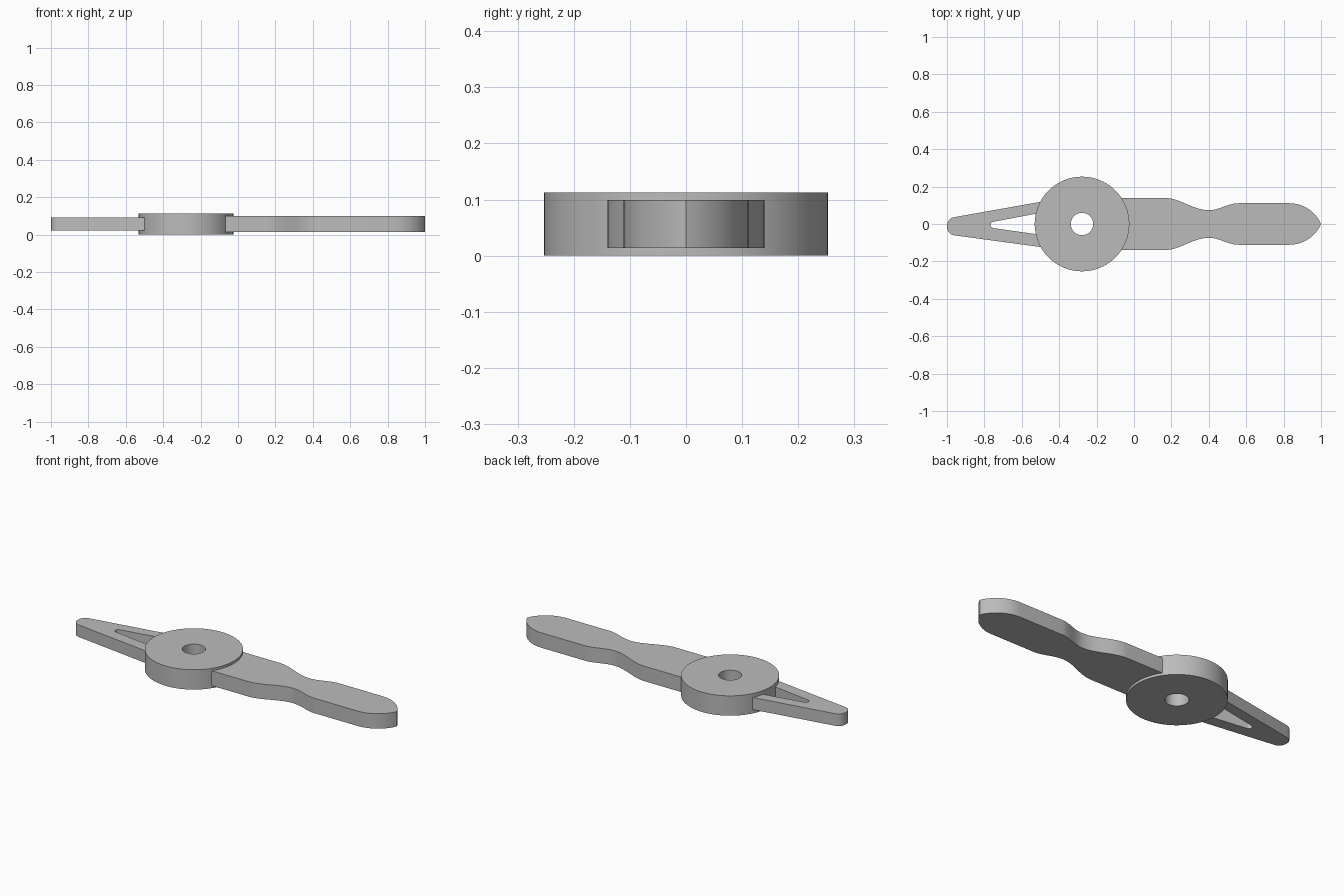
import bpy, bmesh, math

if "Cube" in bpy.data.objects:
    bpy.data.objects.remove(bpy.data.objects["Cube"])

grey = bpy.data.materials.new("plain grey")
grey.diffuse_color = (0.5, 0.5, 0.5, 1)
grey.use_nodes = True
grey.node_tree.nodes["Principled BSDF"].inputs["Base Color"].default_value = grey.diffuse_color

HUB_X, HUB_R, HOLE_R, HUB_H = -0.278, 0.253, 0.06, 0.113


def arc(cx, cy, r, a0, a1, n):
    """Points on an arc, angles in degrees."""
    return [(cx + r * math.cos(math.radians(a0 + (a1 - a0) * i / n)),
             cy + r * math.sin(math.radians(a0 + (a1 - a0) * i / n))) for i in range(n + 1)]


def ease(x0, y0, x1, y1, n=14):
    """S-curve with level ends."""
    return [(x0 + (x1 - x0) * i / n,
             y0 + (y1 - y0) * (1 - math.cos(math.pi * i / n)) / 2) for i in range(n + 1)]


def finish(bm, name):
    bmesh.ops.recalc_face_normals(bm, faces=bm.faces)
    me = bpy.data.meshes.new(name)
    bm.to_mesh(me)
    bm.free()
    ob = bpy.data.objects.new(name, me)
    bpy.context.collection.objects.link(ob)
    me.materials.append(grey)
    bpy.ops.object.select_all(action='DESELECT')
    ob.select_set(True)
    bpy.context.view_layer.objects.active = ob
    bpy.ops.object.shade_smooth_by_angle(angle=math.radians(30))
    return ob


def extrude_outline(name, pts, z0, z1):
    bm = bmesh.new()
    f = bm.faces.new([bm.verts.new((x, y, z0)) for x, y in pts])
    up = bmesh.ops.extrude_face_region(bm, geom=[f])
    bmesh.ops.translate(bm, vec=(0, 0, z1 - z0),
                        verts=[v for v in up["geom"] if isinstance(v, bmesh.types.BMVert)])
    return finish(bm, name)


# round hub with a centre hole: a rectangular section spun into a ring
bm = bmesh.new()
N = 96
rings = []
for r, z in ((HOLE_R, 0), (HUB_R, 0), (HUB_R, HUB_H), (HOLE_R, HUB_H)):
    rings.append([bm.verts.new((HUB_X + x, y, z)) for x, y in arc(0, 0, r, 0, 360, N)[:-1]])
for k in range(4):
    a, b = rings[k], rings[(k + 1) % 4]
    for i in range(N):
        j = (i + 1) % N
        bm.faces.new((a[i], a[j], b[j], b[i]))
finish(bm, "hub")

# wide blade: waisted outline with a pointed, arched tip, mirrored about its centre line
R = 0.186
end = math.degrees(math.asin((R - 0.11) / R))
half = [(-0.12, 0.14)] + ease(0.16, 0.14, 0.40, 0.074) + ease(0.40, 0.074, 0.56, 0.111)[1:]
half += arc(0.83, 0.111 - R, R, 90, end, 16)
half[-1] = (1.0, 0.0)
outline = half + [(x, -y) for x, y in reversed(half[:-1])]
extrude_outline("wide_blade", outline, 0.014, 0.099)

# forked tail: tapered arms joined at a rounded end, with a tapered slot between them
outer = [(-0.44, 0.129)] + arc(-0.955, -0.008, 0.045, 100, 180, 8)
outer += arc(-0.955, -0.016, 0.045, 180, 261, 8) + [(-0.44, -0.131)]
slot = [(-0.44, -0.066)] + arc(-0.75, -0.005, 0.017, 261, 101, 10) + [(-0.44, 0.071)]
extrude_outline("forked_tail", outer + slot, 0.022, 0.091)
